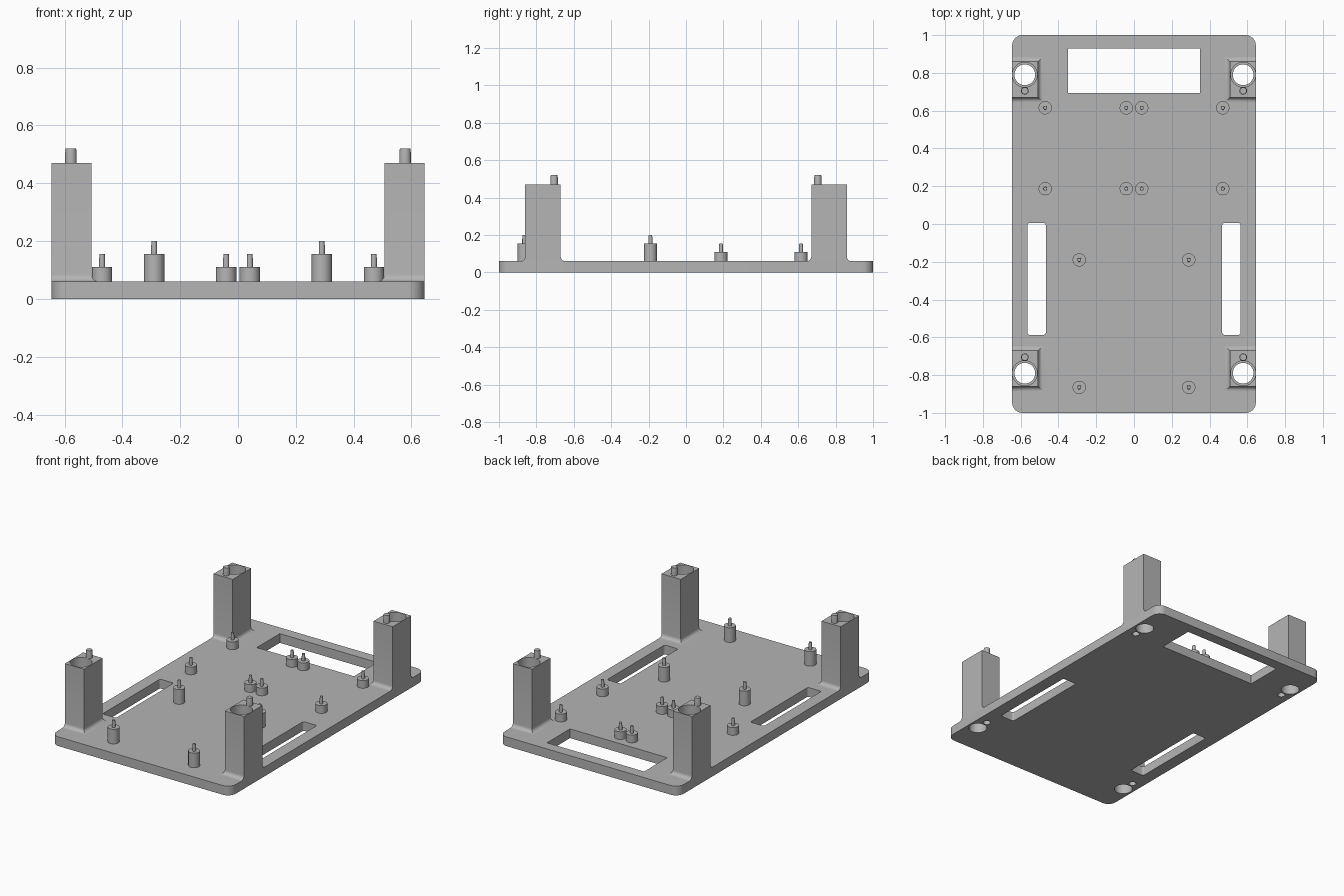
import bpy
import bmesh
from math import sin, cos, pi, radians

cube = bpy.data.objects.get("Cube")
if cube:
    bpy.data.objects.remove(cube, do_unlink=True)

grey = bpy.data.materials.new("plain grey")
grey.use_nodes = True
GREY = (0.46, 0.46, 0.46, 1)
grey.diffuse_color = GREY
grey.node_tree.nodes["Principled BSDF"].inputs["Base Color"].default_value = GREY

PLATE_X, PLATE_TOP, POST_TOP = 0.645, 0.06, 0.47
BORE_X, BORE_Y, PIN_Y = 0.578, 0.79, 0.705


def circle(x, y, r, z, n=32):
    return [(x + r * cos(2 * pi * i / n), y + r * sin(2 * pi * i / n), z) for i in range(n)]


def rect(x0, x1, y0, y1, z, r=0.0, seg=0):
    """Rectangle outline, with rounded corners when seg > 0."""
    if not seg:
        return [(x0, y0, z), (x1, y0, z), (x1, y1, z), (x0, y1, z)]
    pts = []
    corners = [(x1 - r, y1 - r), (x0 + r, y1 - r), (x0 + r, y0 + r), (x1 - r, y0 + r)]
    for k, (cx, cy) in enumerate(corners):
        for i in range(seg + 1):
            a = (k + i / seg) * pi / 2
            pts.append((cx + r * cos(a), cy + r * sin(a), z))
    return pts


def loft(bm, rings):
    """Closed solid through a stack of matching outlines."""
    loops = [[bm.verts.new(p) for p in ring] for ring in rings]
    n = len(loops[0])
    for a, b in zip(loops, loops[1:]):
        for i in range(n):
            j = (i + 1) % n
            bm.faces.new((a[i], a[j], b[j], b[i]))
    bm.faces.new(loops[0][::-1])
    bm.faces.new(loops[-1])


def turned(bm, x, y, profile, n=32):
    loft(bm, [circle(x, y, r, z, n) for r, z in profile])


def finish(name, bm):
    bmesh.ops.recalc_face_normals(bm, faces=bm.faces[:])
    mesh = bpy.data.meshes.new(name)
    bm.to_mesh(mesh)
    bm.free()
    mesh.materials.append(grey)
    ob = bpy.data.objects.new(name, mesh)
    bpy.context.collection.objects.link(ob)
    return ob


def activate(ob):
    bpy.ops.object.select_all(action='DESELECT')
    ob.select_set(True)
    bpy.context.view_layer.objects.active = ob


def smooth(ob):
    activate(ob)
    bpy.ops.object.shade_smooth_by_angle(angle=radians(30))


def cut(ob, cutter):
    activate(ob)
    mod = ob.modifiers.new("cut", 'BOOLEAN')
    mod.operation = 'DIFFERENCE'
    mod.solver = 'EXACT'
    mod.object = cutter
    bpy.ops.object.modifier_apply(modifier=mod.name)
    bpy.data.objects.remove(cutter, do_unlink=True)


# Base plate with rounded corners
bm = bmesh.new()
loft(bm, [rect(-PLATE_X, PLATE_X, -1, 1, z, 0.055, 8) for z in (0, PLATE_TOP)])
plate = finish("base_plate", bm)

# Openings in the plate: rear window, side slots, screw holes, pin sockets
bm = bmesh.new()
loft(bm, [rect(-0.35, 0.35, 0.693, 0.93, z) for z in (-0.1, 0.2)])
for sx in (-1, 1):
    x0, x1 = sorted((sx * 0.467, sx * 0.565))
    loft(bm, [rect(x0, x1, -0.587, 0.005, z, 0.012, 4) for z in (-0.1, 0.2)])
    for sy in (-1, 1):
        turned(bm, sx * BORE_X, sy * BORE_Y, [(0.055, -0.1), (0.055, 0.2)])
        turned(bm, sx * BORE_X, sy * PIN_Y, [(0.022, -0.1), (0.022, 0.05)])
cut(plate, finish("plate_cutter", bm))
smooth(plate)

# Corner posts with a filleted foot, a stepped bore and a locating pin
FILLET = 0.025
for sx, side in ((-1, "right"), (1, "left")):
    for sy, end in ((-1, "front"), (1, "back")):
        outlines = []
        steps = [(FILLET * (1 - sin(a)), PLATE_TOP + FILLET * (1 - cos(a)))
                 for a in (i * pi / 12 for i in range(7))]
        for grow, z in steps + [(0, POST_TOP)]:
            x0, x1 = sorted((sx * (0.507 - grow), sx * PLATE_X))
            y0, y1 = sorted((sy * (0.67 - grow), sy * (0.86 + grow)))
            outlines.append(rect(x0, x1, y0, y1, z))
        bm = bmesh.new()
        loft(bm, outlines)
        post = finish(f"{end}_{side}_post", bm)
        bm = bmesh.new()
        turned(bm, sx * BORE_X, sy * BORE_Y,
               [(0.055, 0), (0.055, 0.37), (0.066, 0.37), (0.066, 0.6)])
        cut(post, finish("bore_cutter", bm))
        smooth(post)

        bm = bmesh.new()
        turned(bm, sx * BORE_X, sy * PIN_Y,
               [(0.02, POST_TOP - 0.01), (0.02, 0.505), (0.018, 0.52)], 24)
        smooth(finish(f"{end}_{side}_locating_pin", bm))

# Board standoffs: a cylinder with a thin pin on top
short = [(x, y, 0.11) for x in (0.041, 0.47) for y in (0.187, 0.615)]
tall = [(0.29, y, 0.155) for y in (-0.19, -0.865)]
for number, (x, y, top) in enumerate(short + tall, 1):
    for sx, side in ((-1, "right"), (1, "left")):
        bm = bmesh.new()
        turned(bm, sx * x, y, [(0.035, PLATE_TOP - 0.005), (0.035, top), (0.0105, top),
                               (0.0105, top + 0.025), (0.009, top + 0.046)])
        smooth(finish(f"{side}_standoff_{number}", bm))
